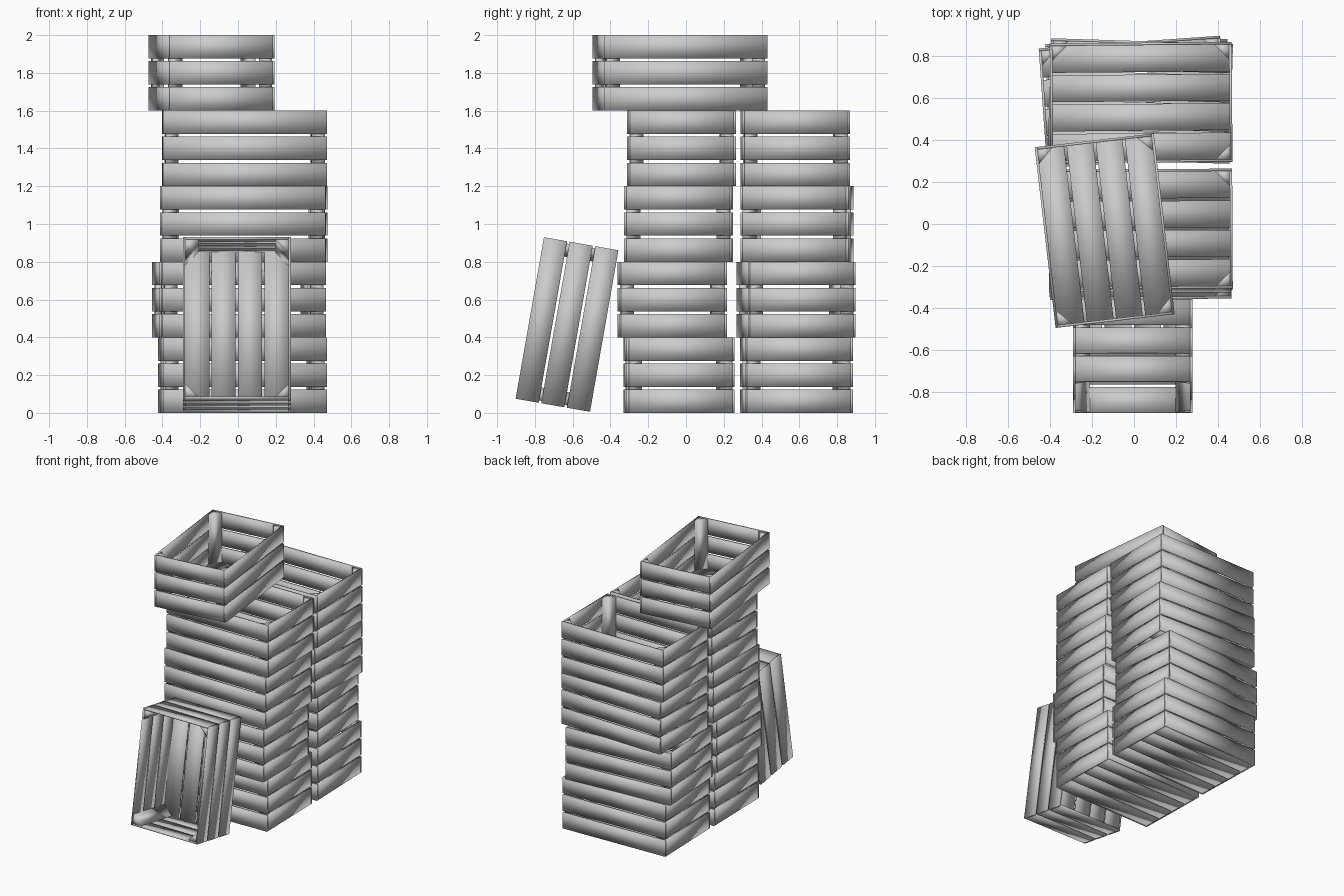
import bpy, bmesh
from math import radians
from mathutils import Matrix, Vector

if "Cube" in bpy.data.objects:
    bpy.data.objects.remove(bpy.data.objects["Cube"])

L, W, H = 0.868, 0.572, 0.4     # crate length, width, height
T = 0.012                       # slat thickness
SLAT, GAP = 0.124, 0.014        # side slat height and spacing
POST = 0.07                     # leg of the triangular corner post


def add_box(bm, centre, size):
    m = Matrix.Translation(centre) @ Matrix.Diagonal((*size, 1))
    bmesh.ops.create_cube(bm, size=1, matrix=m)


def add_post(bm, sx, sy):
    x, y = sx * (L / 2 - T), sy * (W / 2 - T)
    pts = [(x, y), (x - sx * POST, y), (x, y - sy * POST)]
    low = [bm.verts.new((px, py, T)) for px, py in pts]
    top = [bm.verts.new((px, py, H - 0.003)) for px, py in pts]
    bm.faces.new(low)
    bm.faces.new(top)
    for i in range(3):
        j = (i + 1) % 3
        bm.faces.new((low[i], low[j], top[j], top[i]))


def crate_mesh():
    bm = bmesh.new()
    # three slats on each wall
    for i in range(3):
        z = SLAT / 2 + i * (SLAT + GAP)
        for s in (-1, 1):
            add_box(bm, (0, s * (W - T) / 2, z), (L, T, SLAT))
            add_box(bm, (s * (L - T) / 2, 0, z), (T, W - 2 * T, SLAT))
    # four floor slats along the length
    inner = W - 2 * T
    fw = (inner - 3 * 0.012) / 4
    for i in range(4):
        y = -inner / 2 + fw / 2 + i * (fw + 0.012)
        add_box(bm, (0, y, T / 2), (L - 2 * T, fw, T))
    # corner posts
    for sx in (-1, 1):
        for sy in (-1, 1):
            add_post(bm, sx, sy)
    bmesh.ops.recalc_face_normals(bm, faces=bm.faces)
    for f in bm.faces:
        f.smooth = True
    me = bpy.data.meshes.new("slatted_crate")
    bm.to_mesh(me)
    bm.free()
    return me


mesh = crate_mesh()


def place(name, matrix):
    ob = bpy.data.objects.new(name, mesh)
    bpy.context.collection.objects.link(ob)
    ob.matrix_world = matrix


def stack(name, rows):
    for i, (x, y, a) in enumerate(rows):
        place(f"{name}_crate_{i + 1}",
              Matrix.Translation((x, y, i * H)) @ Matrix.Rotation(radians(a), 4, 'Z'))


# two stacks of four: centre x, centre y, turn in degrees
stack("front_stack", [(0.03, -0.037, 1.2), (0.03, -0.073, 0.4),
                      (0.03, -0.04, -0.3), (0.036, -0.024, 0.3)])
stack("back_stack", [(0.02, 0.585, 1.7), (-0.002, 0.583, 4.0),
                     (0.03, 0.587, -1.8), (0.034, 0.579, 0.5)])

# crate set crosswise on top
place("top_crate", Matrix.Translation((-0.14, -0.032, 4 * H))
      @ Matrix.Rotation(radians(96.6), 4, 'Z'))

# crate stood on end, leaning back with its opening to the front
c, s = 0.985, 0.173
lean = Matrix(((0, -1, 0), (s, 0, -c), (c, 0, s))).to_4x4()
place("leaning_crate", Matrix.Translation((-0.006, -0.63, 0.468)) @ lean
      @ Matrix.Translation((0, 0, -H / 2)))
